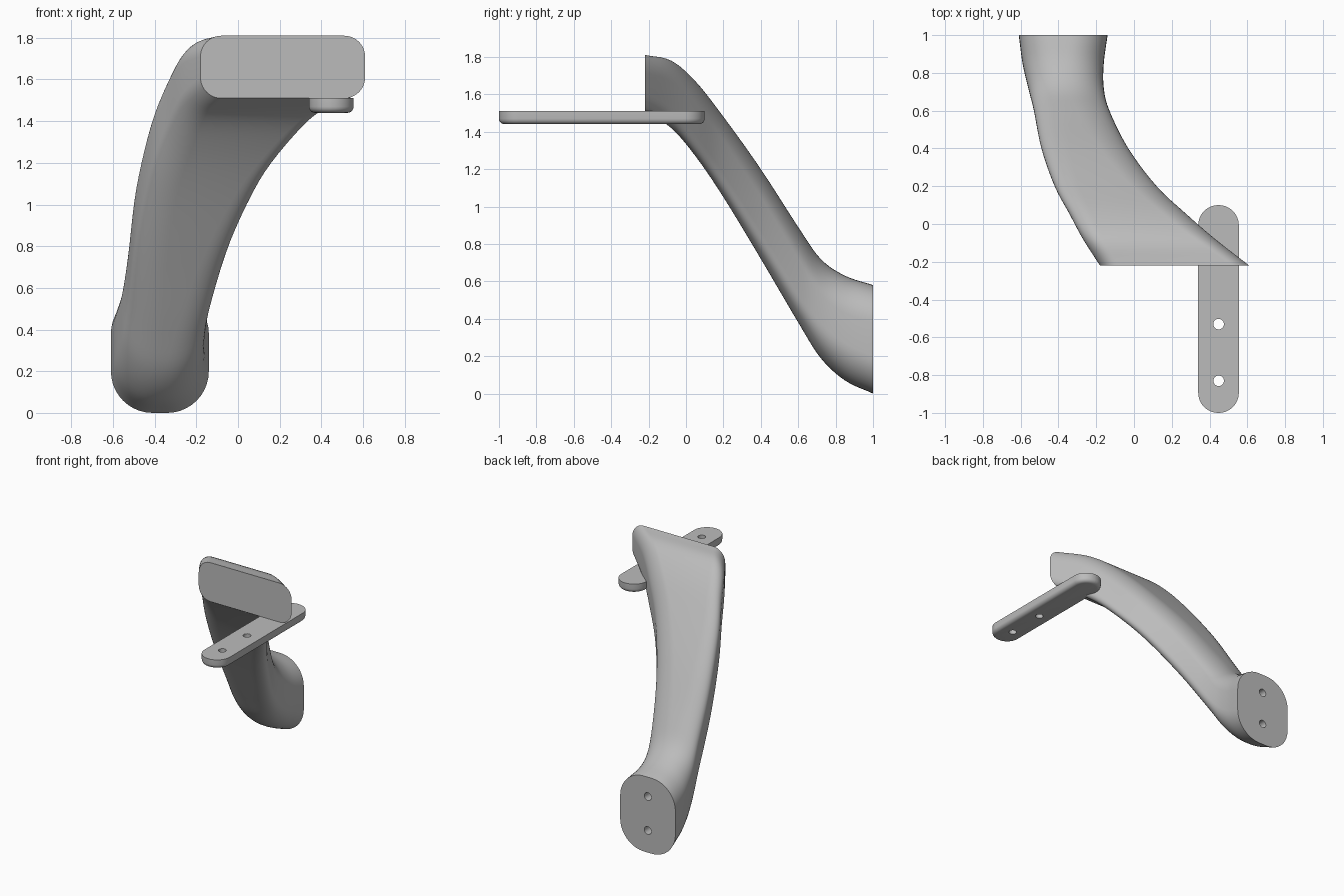
import bpy, bmesh, math
from mathutils import Vector

cube = bpy.data.objects.get("Cube")
if cube:
    bpy.data.objects.remove(cube, do_unlink=True)

grey = bpy.data.materials.new("satin grey")
grey.use_nodes = True
grey.diffuse_color = (0.5, 0.5, 0.5, 1)
grey.node_tree.nodes["Principled BSDF"].inputs["Base Color"].default_value = grey.diffuse_color


def rounded_rect(left, right, low, high, radius, steps=10):
    """Outline of a rectangle with round corners, as 2D points."""
    radius = min(radius, (right - left) / 2 - 0.001, (high - low) / 2 - 0.001)
    corners = [(right, high, -1, -1), (left, high, 1, -1), (left, low, 1, 1), (right, low, -1, 1)]
    points = []
    for quarter, (u, v, su, sv) in enumerate(corners):
        for i in range(steps + 1):
            a = math.pi / 2 * (quarter + i / steps)
            points.append((u + su * radius + radius * math.cos(a),
                           v + sv * radius + radius * math.sin(a)))
    return points


def loft(name, rings):
    """Skin a list of closed rings and cap both ends."""
    bm = bmesh.new()
    loops = [[bm.verts.new(p) for p in ring] for ring in rings]
    for a, b in zip(loops, loops[1:]):
        for i in range(len(a)):
            j = (i + 1) % len(a)
            bm.faces.new((a[i], a[j], b[j], b[i]))
    bm.faces.new(loops[0])
    bm.faces.new(loops[-1])
    bmesh.ops.recalc_face_normals(bm, faces=bm.faces)
    mesh = bpy.data.meshes.new(name)
    bm.to_mesh(mesh)
    bm.free()
    obj = bpy.data.objects.new(name, mesh)
    bpy.context.collection.objects.link(obj)
    mesh.materials.append(grey)
    return obj


def smooth_stations(keys, steps=5):
    """Catmull-Rom interpolation between section rows."""
    rows = []
    for k in range(len(keys) - 1):
        p1, p2 = keys[k], keys[k + 1]
        p0 = keys[k - 1] if k else 2 * p1 - p2
        p3 = keys[k + 2] if k + 2 < len(keys) else 2 * p2 - p1
        for i in range(steps):
            t = i / steps
            rows.append(p1 + (p2 - p0) * t / 2
                        + (p0 * 2 - p1 * 5 + p2 * 4 - p3) * t * t / 2
                        + (p1 * 3 - p0 - p2 * 3 + p3) * t ** 3 / 2)
    return rows + [keys[-1]]


def drill(target, centres, radius, depth, rotation):
    """Cut round holes, then bake the result."""
    for centre in centres:
        bpy.ops.mesh.primitive_cylinder_add(vertices=24, radius=radius, depth=depth,
                                            location=centre, rotation=rotation)
        cutter = bpy.context.object
        cutter.name = "hole_cutter"
        cutter.hide_render = True
        cutter.data.materials.append(grey)
        cut = target.modifiers.new("hole", "BOOLEAN")
        cut.operation = "DIFFERENCE"
        cut.solver = "EXACT"
        cut.object = cutter
        select(target)
        bpy.ops.object.modifier_apply(modifier=cut.name)
        bpy.data.objects.remove(cutter, do_unlink=True)


def select(obj):
    bpy.ops.object.select_all(action="DESELECT")
    obj.select_set(True)
    bpy.context.view_layer.objects.active = obj


# Swept arm: y, left edge, right edge, bottom, top, corner radius
sections = [Vector(row) for row in (
    (1, -.61, -.14, 0, .58, .2),
    (.85, -.59, -.16, .07, .63, .2),
    (.72, -.56, -.16, .19, .72, .19),
    (.6, -.53, -.13, .38, .89, .17),
    (.4, -.49, -.03, .72, 1.2, .15),
    (.2, -.42, .12, 1.05, 1.48, .13),
    (.05, -.34, .28, 1.27, 1.67, .12),
    (-.08, -.27, .43, 1.42, 1.78, .11),
    (-.22, -.18, .61, 1.51, 1.81, .1),
)]
arm = loft("curved_arm", [[(x, row[0], z) for x, z in rounded_rect(*row[1:])]
                          for row in smooth_stations(sections)])
drill(arm, [(-.375, 1, z) for z in (.17, .43)], .03, .2, (math.pi / 2, 0, 0))

# Mounting strip with round ends and a softened lower edge
edge = .03
rings = []
for i in range(6):
    a = math.pi / 2 * i / 5
    inset = edge * (1 - math.sin(a))
    rings.append((1.44 + edge * (1 - math.cos(a)), inset))
rings.append((1.51, 0))
strip = loft("mounting_strip", [
    [(x, y, z) for x, y in rounded_rect(.34 + s, .555 - s, s - 1, .1 - s, .107 - s)]
    for z, s in rings])
drill(strip, [(.448, y, 1.47) for y in (-.53, -.83)], .028, .3, (0, 0, 0))

for part in (arm, strip):
    select(part)
    bpy.ops.object.shade_smooth_by_angle(angle=math.radians(35))
